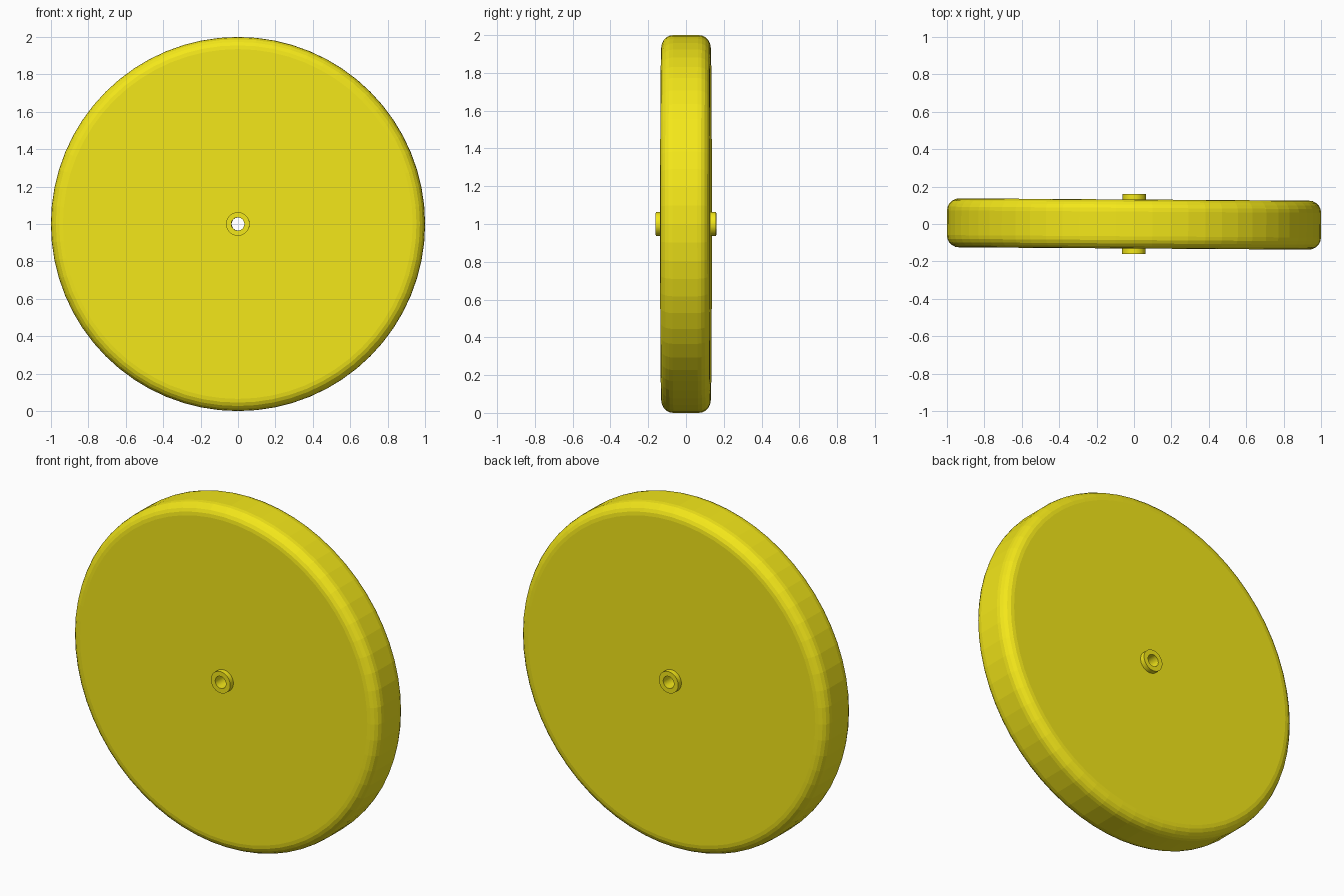
import bpy, bmesh
from math import sin, cos, pi
from mathutils import Matrix

if "Cube" in bpy.data.objects:
    bpy.data.objects.remove(bpy.data.objects["Cube"])

SIDES = 64
RADIUS, HALF, FILLET = 1.0, 0.131, 0.065
HUB_R, HUB_HALF, BORE = 0.063, 0.16, 0.035

# Half cross-section (radius, y): bore, hub collar, flat face, rounded rim
half = [(BORE, HUB_HALF), (HUB_R, HUB_HALF), (HUB_R, HALF)]
for i in range(6):
    a = pi / 2 * (1 - i / 5)
    half.append((RADIUS - FILLET + FILLET * cos(a), HALF - FILLET + FILLET * sin(a)))
profile = half + [(r, -y) for r, y in reversed(half)]

# Wheel: closed profile revolved around the y axle
bm = bmesh.new()
rings = []
for s in range(SIDES):
    t = 2 * pi * s / SIDES
    rings.append([bm.verts.new((r * cos(t), y, r * sin(t))) for r, y in profile])
n = len(profile)
for s in range(SIDES):
    a, b = rings[s], rings[(s + 1) % SIDES]
    for i in range(n):
        j = (i + 1) % n
        bm.faces.new((a[i], a[j], b[j], b[i]))
bmesh.ops.recalc_face_normals(bm, faces=bm.faces)

# Stand on the ground with the slight yaw of the disc
bm.transform(Matrix.Translation((0, 0, RADIUS)) @ Matrix.Rotation(-0.0065, 4, 'Z'))
mesh = bpy.data.meshes.new("wheel")
bm.to_mesh(mesh)
bm.free()
wheel = bpy.data.objects.new("wheel", mesh)
bpy.context.collection.objects.link(wheel)

mat = bpy.data.materials.new("yellow")
mat.diffuse_color = (0.9, 0.8, 0.01, 1)
mat.use_nodes = True
mat.node_tree.nodes["Principled BSDF"].inputs["Base Color"].default_value = mat.diffuse_color
mesh.materials.append(mat)
